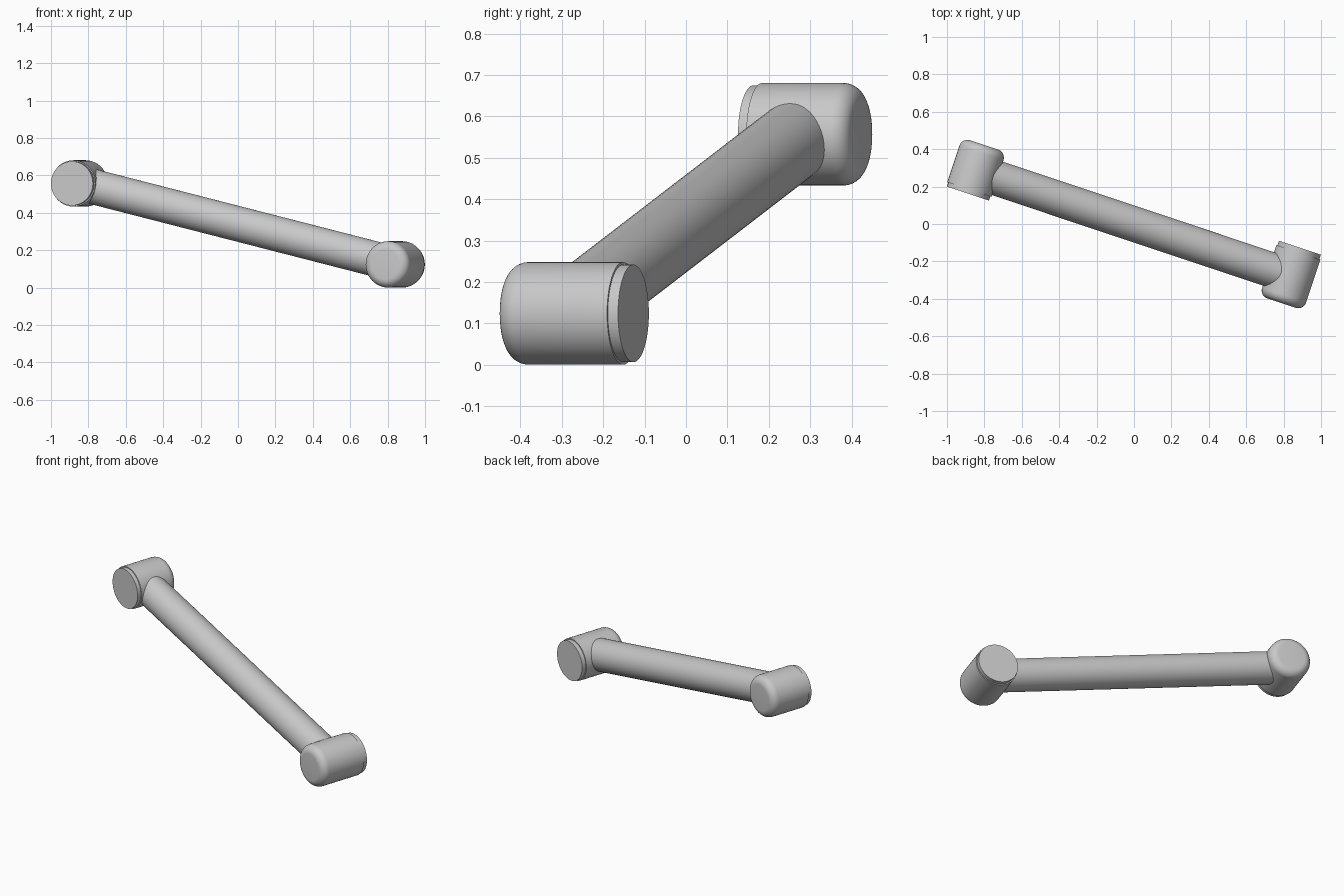
import bpy
import bmesh
import math
from mathutils import Vector

cube = bpy.data.objects.get("Cube")
if cube:
    bpy.data.objects.remove(cube, do_unlink=True)

SEGMENTS = 48
RADIUS = 0.124
CAP_RADIUS = 0.118
FILLET = 0.045

grey = bpy.data.materials.new("light_grey")
grey.use_nodes = True
grey.diffuse_color = (0.58, 0.58, 0.58, 1)
grey.node_tree.nodes["Principled BSDF"].inputs["Base Color"].default_value = (0.58, 0.58, 0.58, 1)


def lathe(name, profile, base, direction):
    """Spin (radius, height) points about an axis that starts at base."""
    bm = bmesh.new()
    rings = []
    for r, h in profile:
        ring = []
        for i in range(SEGMENTS):
            a = 2 * math.pi * i / SEGMENTS
            ring.append(bm.verts.new((r * math.cos(a), r * math.sin(a), h)))
        rings.append(ring)
    for low, high in zip(rings, rings[1:]):
        for i in range(SEGMENTS):
            j = (i + 1) % SEGMENTS
            bm.faces.new((low[i], low[j], high[j], high[i]))
    bm.faces.new(rings[0][::-1])
    bm.faces.new(rings[-1])
    mesh = bpy.data.meshes.new(name)
    bm.to_mesh(mesh)
    bm.free()
    mesh.materials.append(grey)
    obj = bpy.data.objects.new(name, mesh)
    bpy.context.collection.objects.link(obj)
    obj.location = base
    obj.rotation_mode = "QUATERNION"
    obj.rotation_quaternion = Vector(direction).to_track_quat("Z", "Y")
    bpy.ops.object.select_all(action="DESELECT")
    obj.select_set(True)
    bpy.context.view_layer.objects.active = obj
    bpy.ops.object.shade_smooth_by_angle(angle=math.radians(35))
    return obj


def joint(name, cap_centre, length, direction, cap_height):
    """Barrel with a stepped flat cap at one end and a rounded other end."""
    profile = [(CAP_RADIUS, 0), (CAP_RADIUS, cap_height), (RADIUS, cap_height)]
    for i in range(9):
        a = math.pi / 2 * i / 8
        profile.append((RADIUS - FILLET + FILLET * math.cos(a),
                        length - FILLET + FILLET * math.sin(a)))
    lathe(name, profile, cap_centre, direction)


# Joint barrels, lying flat and facing opposite ways
axis = Vector((0.316, 0.949, 0))
joint("upper_joint", (-0.888, 0.163, 0.557), 0.274, axis, 0.023)
joint("lower_joint", (0.887, -0.127, 0.124), 0.312, -axis, 0.026)

# Straight tube running between the barrels
start = Vector((-0.842, 0.281, 0.557))
end = Vector((0.842, -0.281, 0.125))
lathe("arm_tube", [(0.094, 0), (0.094, (end - start).length)], start, end - start)
